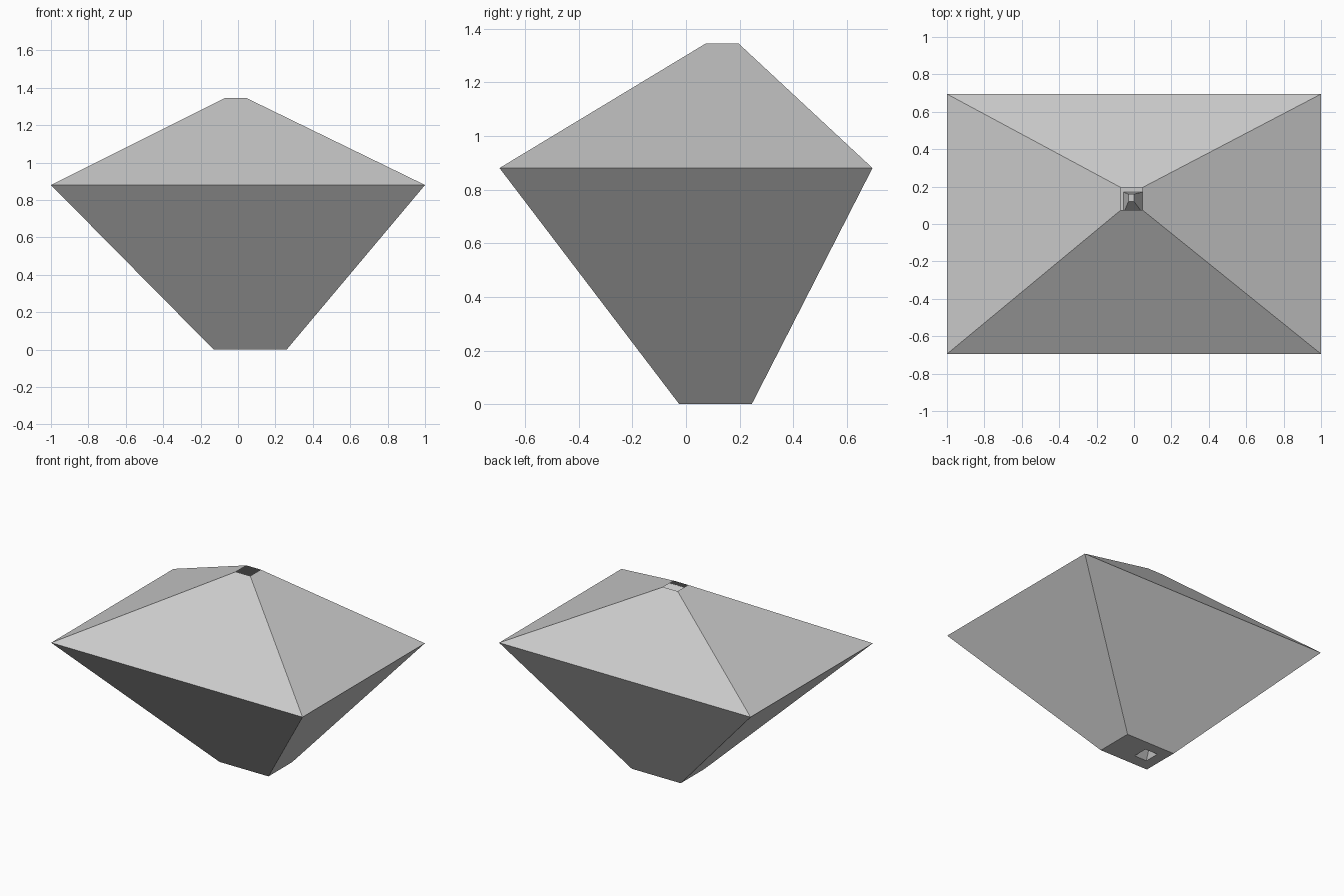
import bpy, bmesh

if "Cube" in bpy.data.objects:
    bpy.data.objects.remove(bpy.data.objects["Cube"])


def ring(bm, x0, x1, y0, y1, z):
    """Add four corners of one rectangular section."""
    return [bm.verts.new((x, y, z)) for x, y in ((x0, y0), (x1, y0), (x1, y1), (x0, y1))]


def shell(name, sections):
    """Join stacked rectangles into an open faceted shell and cap the first one."""
    bm = bmesh.new()
    rings = [ring(bm, *s) for s in sections]
    bm.faces.new(rings[0][::-1])
    for low, high in zip(rings, rings[1:]):
        for i in range(4):
            j = (i + 1) % 4
            bm.faces.new((low[i], low[j], high[j], high[i]))
    mesh = bpy.data.meshes.new(name)
    bm.to_mesh(mesh)
    bm.free()
    obj = bpy.data.objects.new(name, mesh)
    bpy.context.collection.objects.link(obj)
    return obj


# Hollow faceted body: raised centre, recess rim, base edge, girdle, open top
shell("faceted_body", [
    (-0.03, 0.0, 0.12, 0.16, 0.075),
    (-0.055, 0.045, 0.06, 0.17, 0.0),
    (-0.13, 0.26, -0.025, 0.245, 0.0),
    (-1.0, 1.0, -0.695, 0.695, 0.88),
    (-0.07, 0.045, 0.075, 0.195, 1.345),
])
